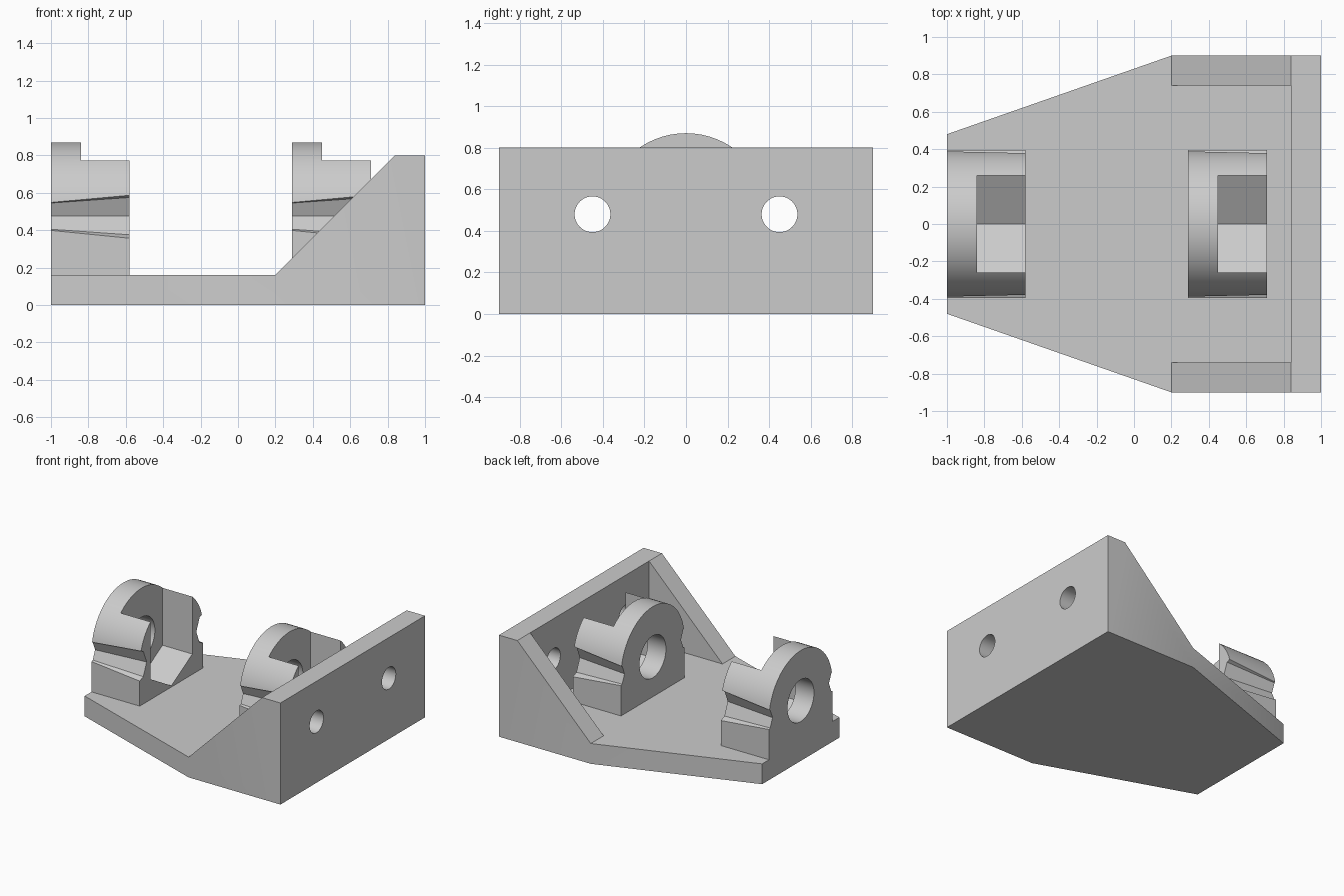
import bpy, bmesh, math
from mathutils import Vector

if "Cube" in bpy.data.objects:
    bpy.data.objects.remove(bpy.data.objects["Cube"])

grey = bpy.data.materials.new("plain grey")
grey.diffuse_color = (0.6, 0.6, 0.6, 1)
grey.use_nodes = True
grey.node_tree.nodes["Principled BSDF"].inputs["Base Color"].default_value = grey.diffuse_color


def loft(name, start, end):
    """Closed solid between two matching rings of points."""
    bm = bmesh.new()
    a = [bm.verts.new(p) for p in start]
    b = [bm.verts.new(p) for p in end]
    n = len(a)
    bm.faces.new(a)
    bm.faces.new(b[::-1])
    for i in range(n):
        bm.faces.new((a[i], b[i], b[(i + 1) % n], a[(i + 1) % n]))
    bmesh.ops.recalc_face_normals(bm, faces=bm.faces)
    mesh = bpy.data.meshes.new(name)
    bm.to_mesh(mesh)
    bm.free()
    mesh.materials.append(grey)
    ob = bpy.data.objects.new(name, mesh)
    bpy.context.collection.objects.link(ob)
    return ob


def prism(name, profile, axis, lo, hi):
    """Extrude a 2D profile along x, y or z."""
    def place(p, d):
        v = list(p)
        v.insert("xyz".index(axis), d)
        return Vector(v)
    return loft(name, [place(p, lo) for p in profile], [place(p, hi) for p in profile])


def ring(r, n, y=0.0, z=0.0):
    return [(y + r * math.cos(2 * math.pi * i / n), z + r * math.sin(2 * math.pi * i / n))
            for i in range(n)]


def boolean(target, tool, operation="DIFFERENCE"):
    mod = target.modifiers.new("cut", "BOOLEAN")
    mod.operation, mod.solver, mod.object = operation, "EXACT", tool
    bpy.context.view_layer.objects.active = target
    bpy.ops.object.modifier_apply(modifier=mod.name)
    bpy.data.objects.remove(tool)


def smooth(ob):
    bpy.ops.object.select_all(action="DESELECT")
    ob.select_set(True)
    bpy.context.view_layer.objects.active = ob
    bpy.ops.object.shade_smooth_by_angle(angle=math.radians(25))


# Bracket: side profile, hollowed between the gussets, tapered in plan
bracket = prism("bracket", [(-1, 0), (1, 0), (1, 0.8), (0.84, 0.8), (0.2, 0.16), (-1, 0.16)],
                "y", -0.9, 0.9)
boolean(bracket, prism("hollow", [(0.1, 0.16), (0.84, 0.16), (0.84, 1), (0.1, 1)],
                       "y", -0.74, 0.74))
for s in (-1, 1):
    # tapered plate corner
    boolean(bracket, prism("taper", [(-1.12, s * 0.438), (0.2, s * 0.9), (0.2, s * 1.1),
                                     (-1.12, s * 1.1)], "z", -0.1, 0.5))
    # mounting hole
    boolean(bracket, prism("hole", ring(0.086, 48, s * 0.45, 0.48), "x", 0.7, 1.1))
smooth(bracket)

# Bearing blocks: arched body with nut pocket, shaft hole and side grooves
R, CZ = 0.395, 0.475
for name, x0 in (("end_bearing_block", -1.0), ("inner_bearing_block", 0.29)):
    x1 = x0 + 0.42
    arch = [(R * math.cos(math.pi * i / 32), CZ + R * math.sin(math.pi * i / 32))
            for i in range(33)]
    block = prism(name, [(-R, 0.16), (R, 0.16)] + arch, "x", x0, x1)
    # pocket with V-shaped floor, open at the top and the +x side
    boolean(block, prism("pocket", [(0, 0.17), (0.26, 0.32), (0.26, 1), (-0.26, 1), (-0.26, 0.32)],
                         "x", x0 + 0.16, x1 + 0.1))
    # shaft hole
    boolean(block, prism("shaft_hole", ring(0.165, 48, 0, CZ), "x", x0 - 0.1, x0 + 0.2))
    # tapered octagonal clearance grooves, in line with the mounting holes
    for s in (-1, 1):
        small, big = ring(0.098, 8, s * 0.45, CZ), ring(0.142, 8, s * 0.45, CZ)
        boolean(block, loft("groove", [(x0 - 0.01, *p) for p in small],
                            [(x1 + 0.01, *p) for p in big]))
    smooth(block)
